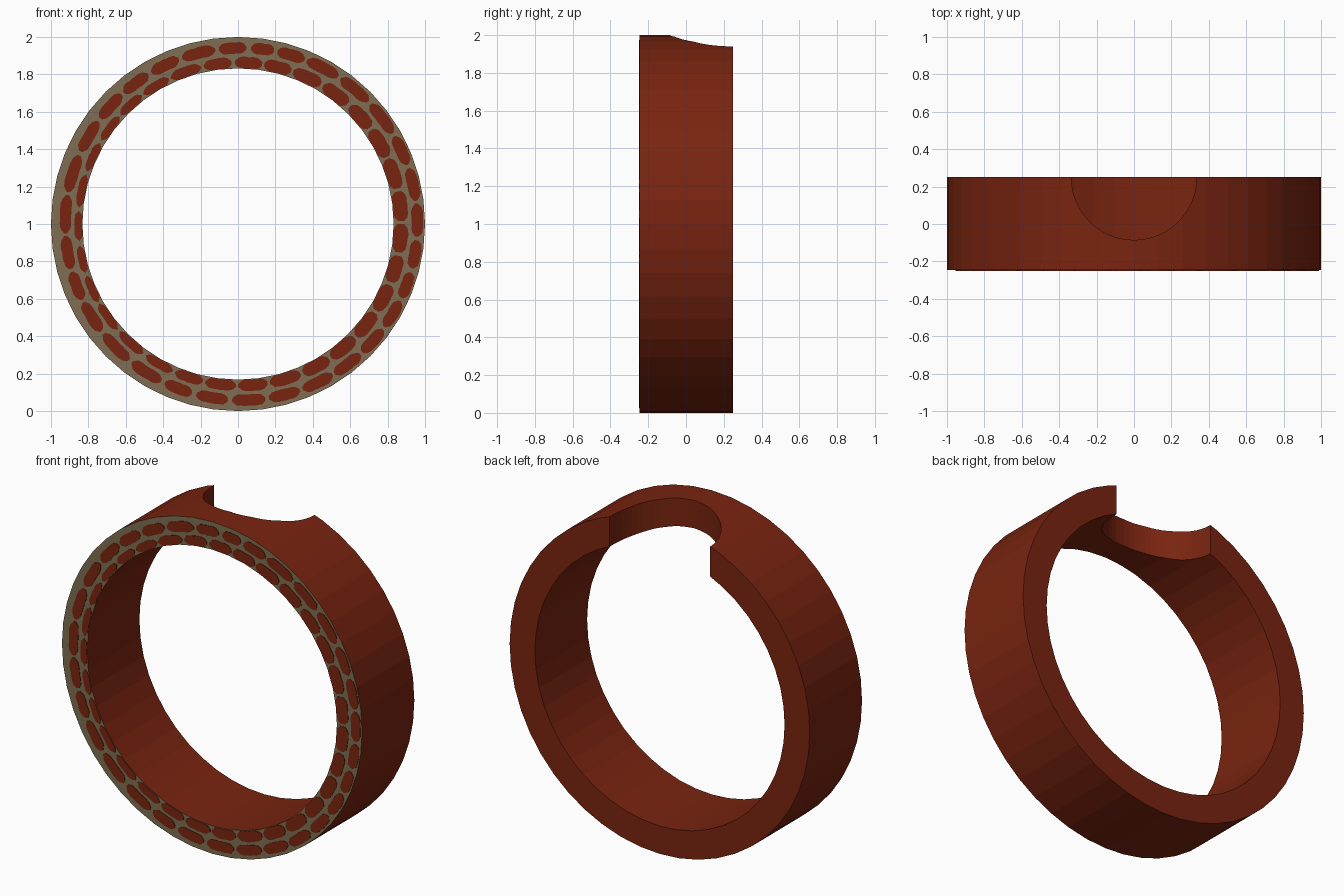
import bpy, bmesh, math, random

if "Cube" in bpy.data.objects:
    bpy.data.objects.remove(bpy.data.objects["Cube"])

random.seed(4)
SIDES, R_OUT, R_IN = 48, 1.0, 0.832
FRONT, BACK = -0.247, 0.25


def material(name, rgb):
    m = bpy.data.materials.new(name)
    m.diffuse_color = (*rgb, 1)
    m.use_nodes = True
    m.node_tree.nodes["Principled BSDF"].inputs["Base Color"].default_value = m.diffuse_color
    return m


brick = material("brick red", (0.19, 0.0175, 0.005))
mortar = material("mortar grey", (0.21, 0.155, 0.085))


def make_object(name, bm, mats):
    bmesh.ops.recalc_face_normals(bm, faces=bm.faces)
    me = bpy.data.meshes.new(name)
    bm.to_mesh(me)
    bm.free()
    for m in mats:
        me.materials.append(m)
    ob = bpy.data.objects.new(name, me)
    bpy.context.collection.objects.link(ob)
    return ob


def polar(r, deg, y):
    a = math.radians(deg)
    return (r * math.cos(a), y, 1 + r * math.sin(a))


# brick ring: rectangular section swept round the y axis
bm = bmesh.new()
section = [(R_OUT, FRONT), (R_OUT, BACK), (R_IN, BACK), (R_IN, FRONT)]
loops = [[bm.verts.new(polar(r, 360 * i / SIDES, y)) for r, y in section]
         for i in range(SIDES)]
for i in range(SIDES):
    a, b = loops[i], loops[(i + 1) % SIDES]
    for j in range(4):
        k = (j + 1) % 4
        bm.faces.new((a[j], a[k], b[k], b[j]))
ring = make_object("brick_ring", bm, [brick, mortar])

# round notch through the top at the back
bpy.ops.mesh.primitive_cylinder_add(vertices=64, radius=0.335, depth=1.0,
                                    location=(0, 0.25, 2.0))
cutter = bpy.context.object
cutter.name = "notch_cutter"
cutter.hide_render = True
cutter.data.materials.append(brick)
mod = ring.modifiers.new("notch", 'BOOLEAN')
mod.operation = 'DIFFERENCE'
mod.solver = 'EXACT'
mod.object = cutter
bpy.context.view_layer.objects.active = ring
bpy.ops.object.modifier_apply(modifier="notch")
bpy.data.objects.remove(cutter)

# the front face shows the mortar
for p in ring.data.polygons:
    p.material_index = 1 if p.normal.y < -0.9 else 0

# thin brick plates on the front face, two courses, centred at these angles
outer = [1, 13, 24, 36, 49, 62, 73, 82, 91, 103, 115, 126, 137, 149, 163, 177,
         190, 201, 212, 225, 239, 250, 261, 274, 285, 297, 308, 319, 330, 340, 350]
inner = [6, 18, 30, 41, 53, 65, 76, 86, 97, 109, 121, 132, 143, 155, 168, 181,
         193, 204, 215, 228, 241, 252, 264, 275, 287, 299, 310, 322, 333, 344, 355]


def split(deg):
    return 0.902 + 0.018 * math.cos(math.radians(deg))


def outer_edge(deg):
    return 0.974 + 0.018 * math.cos(math.radians(deg))


def add_plate(bm, a0, a1, low, high):
    # rounded brick outline in (angle, radius), slightly wavy
    steps = 8
    bottom, top = [], []
    for i in range(steps + 1):
        t = i / steps
        deg = a0 + (a1 - a0) * t
        inset = {0: 0.022, 1: 0.004}.get(min(i, steps - i), 0.0)
        bottom.append((low(deg) + inset + random.uniform(0, 0.003), deg))
        top.append((high(deg) - inset - random.uniform(0, 0.004), deg))
    outline = bottom + top[::-1]
    front = [bm.verts.new(polar(r, d, -0.25)) for r, d in outline]
    back = [bm.verts.new(polar(r, d, FRONT + 0.001)) for r, d in outline]
    bm.faces.new(front)
    bm.faces.new(back[::-1])
    for i in range(len(front)):
        j = (i + 1) % len(front)
        bm.faces.new((front[i], back[i], back[j], front[j]))


def course(name, angles, low, high, gap):
    bm = bmesh.new()
    for i, a in enumerate(angles):
        prev = angles[i - 1] - (360 if i == 0 else 0)
        nxt = angles[(i + 1) % len(angles)] + (360 if i == len(angles) - 1 else 0)
        g = gap + random.uniform(-0.25, 0.25)
        add_plate(bm, (prev + a) / 2 + g, (a + nxt) / 2 - g, low, high)
    make_object(name, bm, [brick])


course("outer_bricks", outer, lambda d: split(d) + 0.007, outer_edge, 0.6)
course("inner_bricks", inner, lambda d: R_IN, lambda d: split(d) - 0.007, 0.5)
